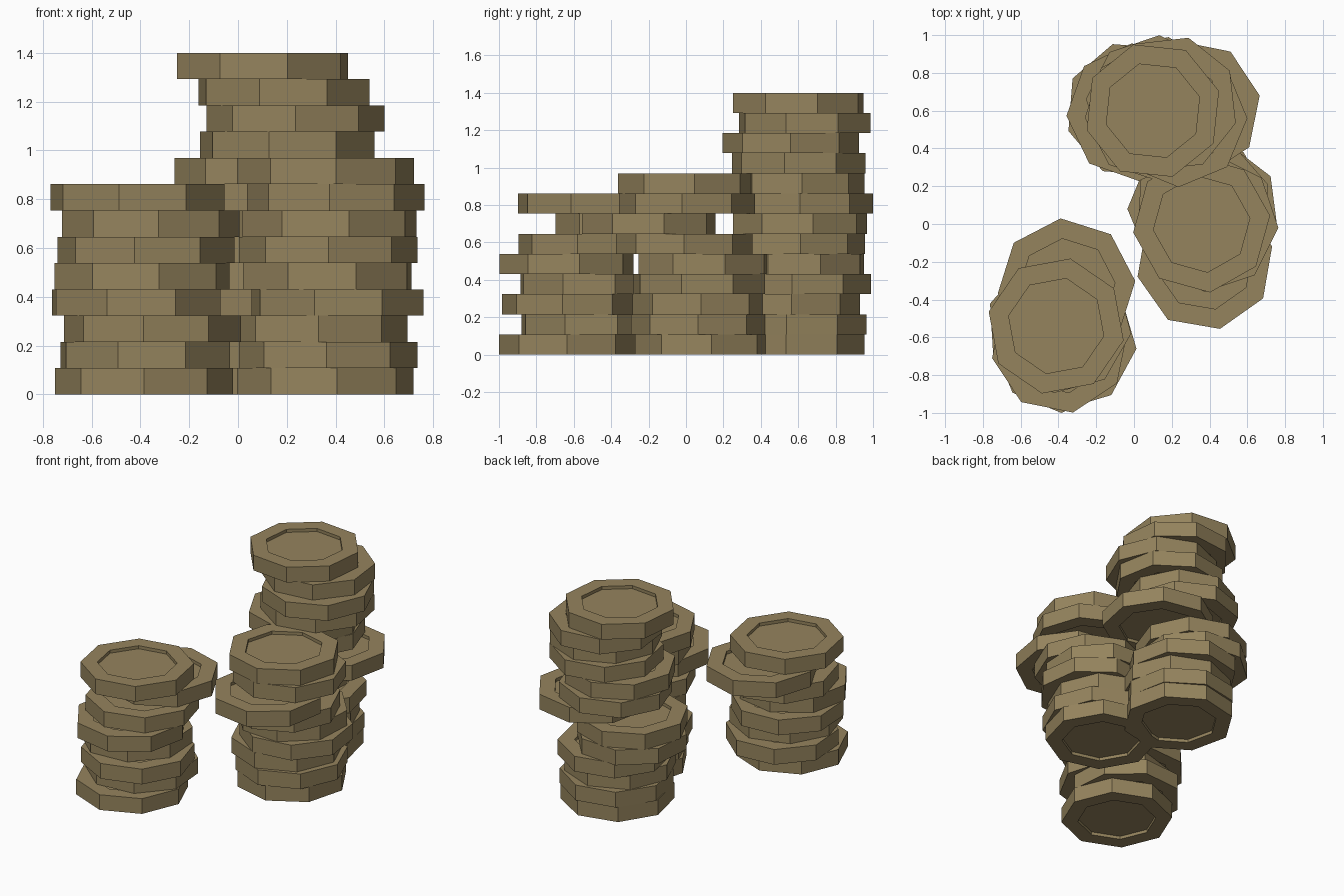
import bpy
import bmesh
from math import radians
from mathutils import Matrix

default_cube = bpy.data.objects.get("Cube")
if default_cube:
    bpy.data.objects.remove(default_cube, do_unlink=True)

SIDES = 8
RADIUS = 0.365
THICKNESS = 1.4 / 13
RIM_RATIO = 0.705
RECESS = 0.022

# Single flat metal colour
bronze = bpy.data.materials.new("dull bronze")
bronze.use_nodes = True
colour = (0.30, 0.23, 0.11, 1.0)
bronze.diffuse_color = colour
shader = next(n for n in bronze.node_tree.nodes if n.type == "BSDF_PRINCIPLED")
shader.inputs["Base Color"].default_value = colour
shader.inputs["Roughness"].default_value = 0.8


def make_coin_mesh():
    """Eight-sided coin with a sunken panel on both faces."""
    bm = bmesh.new()
    # First vertex of the outline lies on +x
    outline = [
        bm.verts.new(Matrix.Rotation(radians(360 * i / SIDES), 3, "Z") @ v)
        for i in range(SIDES)
        for v in [Matrix.Translation((RADIUS, 0, 0)).to_translation()]
    ]
    base = bm.faces.new(outline)
    raised = bmesh.ops.extrude_face_region(bm, geom=[base], use_keep_orig=True)
    top_verts = [g for g in raised["geom"] if isinstance(g, bmesh.types.BMVert)]
    bmesh.ops.translate(bm, verts=top_verts, vec=(0, 0, THICKNESS))
    bmesh.ops.recalc_face_normals(bm, faces=bm.faces[:])

    # Raised rim: inset each cap, then sink a copy of the panel straight down
    caps = [f for f in bm.faces if len(f.verts) == SIDES]
    for cap in caps:
        inward = -cap.normal.copy()
        centre = cap.calc_center_median()
        for scale, sink in ((RIM_RATIO, 0), (1, RECESS)):
            corners = list(cap.verts)
            inner = [
                bm.verts.new(centre + (v.co - centre) * scale + inward * sink)
                for v in corners
            ]
            bm.faces.remove(cap)
            for i in range(SIDES):
                j = (i + 1) % SIDES
                bm.faces.new((corners[i], corners[j], inner[j], inner[i]))
            cap = bm.faces.new(inner)
            centre = centre + inward * sink
    bmesh.ops.recalc_face_normals(bm, faces=bm.faces[:])

    mesh = bpy.data.meshes.new("coin")
    bm.to_mesh(mesh)
    bm.free()
    mesh.materials.append(bronze)
    return mesh


def build_stack(name, coins, mesh):
    """Pile coins upward; each entry is x, y and turn in degrees."""
    for level, (x, y, turn) in enumerate(coins):
        coin = bpy.data.objects.new(f"{name}_coin_{level + 1}", mesh)
        coin.location = (x, y, level * THICKNESS)
        coin.rotation_euler.z = radians(turn)
        bpy.context.collection.objects.link(coin)


coin_mesh = make_coin_mesh()

# Short stack at the front
build_stack("front_stack", [
    (-.385, -.635, 0),
    (-.38, -.533, -18),
    (-.35, -.622, -6),
    (-.417, -.54, -19),
    (-.393, -.64, 11),
    (-.377, -.533, -7.5),
    (-.357, -.334, 5),
    (-.412, -.54, -12),
], coin_mesh)

# Middle stack at the side
build_stack("side_stack", [
    (.358, .09, 7.5),
    (.37, .07, -1),
    (.33, .08, 0),
    (.407, .07, -15),
    (.365, .09, 19),
    (.37, -.01, 0),
    (.375, -.199, 12.7),
    (.40, .005, -4),
    (.358, 0, 7),
], coin_mesh)

# Tall stack at the back
build_stack("back_stack", [
    (.12, .595, -9.5),
    (.12, .607, -11),
    (.12, .565, 0),
    (.12, .63, -10),
    (0, .605, 18),
    (.007, .592, 3),
    (.307, .61, 11),
    (.11, .635, -4),
    (.104, .591, 4.5),
    (.202, .602, -12),
    (.235, .56, 0),
    (.188, .635, -16),
    (.10, .60, 16.5),
], coin_mesh)
